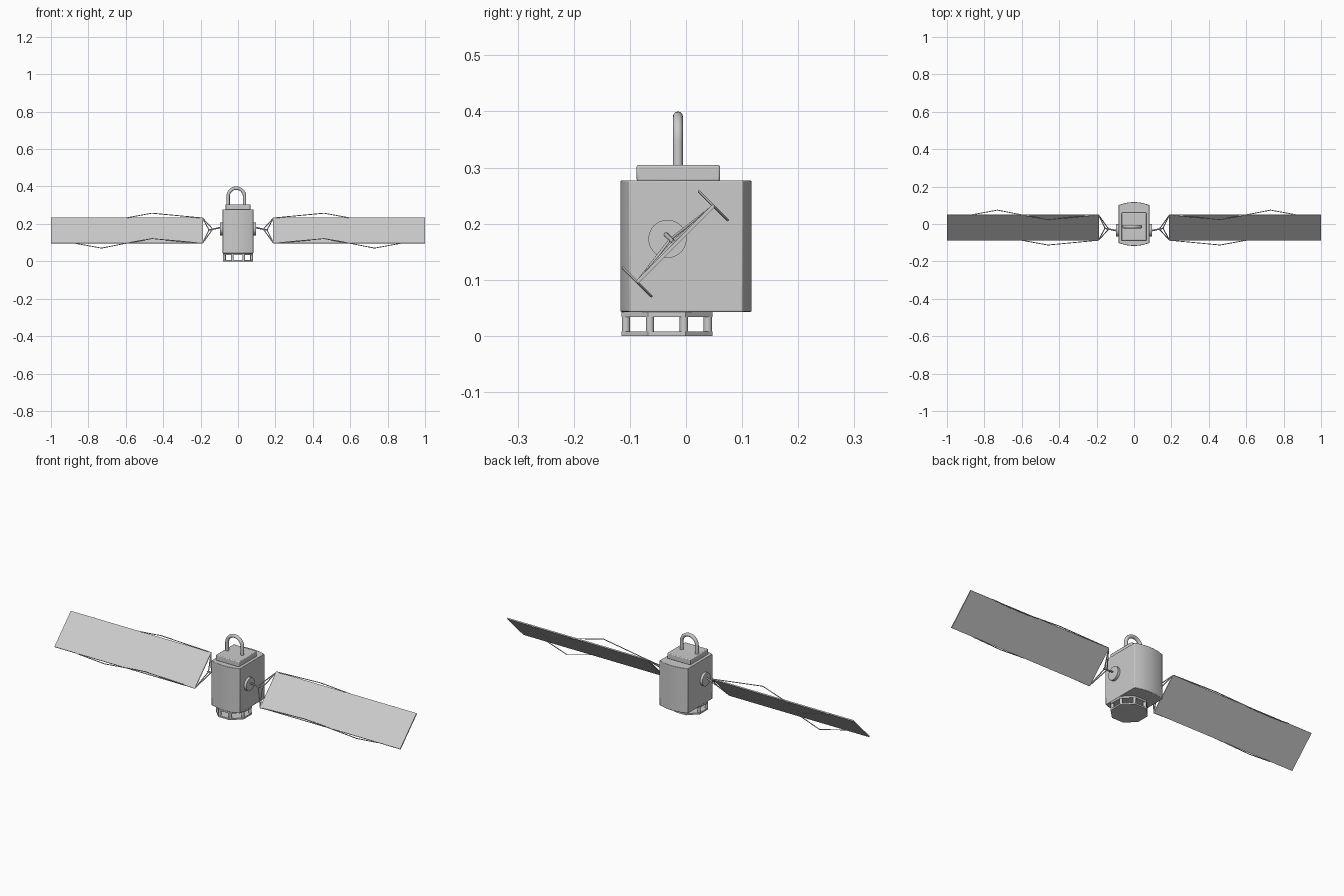
import bpy, bmesh, math
from mathutils import Vector, Matrix

if "Cube" in bpy.data.objects:
    bpy.data.objects.remove(bpy.data.objects["Cube"])

GREY = (0.6, 0.6, 0.6, 1)
grey = bpy.data.materials.new("light grey")
grey.use_nodes = True
grey.diffuse_color = GREY
grey.node_tree.nodes["Principled BSDF"].inputs["Base Color"].default_value = GREY


def finish(obj, bevel=0, smooth=None):
    """Give the part its material, soft edges and shading."""
    obj.data.materials.append(grey)
    bpy.ops.object.select_all(action='DESELECT')
    obj.select_set(True)
    bpy.context.view_layer.objects.active = obj
    if obj.type == 'CURVE':
        bpy.ops.object.convert(target='MESH')
        obj = bpy.context.object
    if bevel:
        mod = obj.modifiers.new("soft_edges", 'BEVEL')
        mod.width, mod.segments, mod.limit_method = bevel, 2, 'ANGLE'
        mod.angle_limit = math.radians(50)
    if smooth:
        bpy.ops.object.shade_smooth_by_angle(angle=math.radians(smooth))
    return obj


def from_bmesh(name, bm, **style):
    bmesh.ops.recalc_face_normals(bm, faces=bm.faces)
    mesh = bpy.data.meshes.new(name)
    bm.to_mesh(mesh)
    bm.free()
    obj = bpy.data.objects.new(name, mesh)
    bpy.context.collection.objects.link(obj)
    return finish(obj, **style)


def prism(name, outline, z0, z1, **style):
    """Extrude a flat outline upwards."""
    bm = bmesh.new()
    base = bm.faces.new([bm.verts.new((x, y, z0)) for x, y in outline])
    top = bmesh.ops.extrude_face_region(bm, geom=[base])["geom"]
    verts = [v for v in top if isinstance(v, bmesh.types.BMVert)]
    bmesh.ops.translate(bm, verts=verts, vec=(0, 0, z1 - z0))
    return from_bmesh(name, bm, **style)


def cylinder(name, centre, radius, depth, sides, axis='Z', turn=0, **style):
    bm = bmesh.new()
    matrix = Matrix.Translation(centre)
    if axis == 'X':
        matrix = matrix @ Matrix.Rotation(math.pi / 2, 4, 'Y')
    matrix = matrix @ Matrix.Rotation(turn, 4, 'Z')
    bmesh.ops.create_cone(bm, cap_ends=True, segments=sides, radius1=radius,
                          radius2=radius, depth=depth, matrix=matrix)
    return from_bmesh(name, bm, **style)


def tube(name, points, radius, sides=2):
    curve = bpy.data.curves.new(name, 'CURVE')
    curve.dimensions = '3D'
    curve.bevel_depth, curve.bevel_resolution = radius, sides
    curve.use_fill_caps = True
    spline = curve.splines.new('POLY')
    spline.points.add(len(points) - 1)
    for point, co in zip(spline.points, points):
        point.co = (*co, 1)
    obj = bpy.data.objects.new(name, curve)
    bpy.context.collection.objects.link(obj)
    return finish(obj, smooth=50)


# Main body: flat sides with bowed front and back
HALF_X, SIDE_Y, BOW, STEPS = 0.082, 0.101, 0.016, 10
front = []
for i in range(STEPS + 1):
    t = -1 + 2 * i / STEPS
    front.append((HALF_X * t, -SIDE_Y - BOW * (1 - t * t)))
back = [(-x, -y) for x, y in front]
prism("body", front + back, 0.043, 0.277, bevel=0.002, smooth=30)

# Raised lid
lid = [(-0.067, -0.088), (0.067, -0.088), (0.067, 0.061), (-0.067, 0.061)]
prism("lid", lid, 0.275, 0.305, bevel=0.004, smooth=30)

# Carrying loop on the lid
ARCH_X, ARCH_Y, ARCH_Z, ARCH_R = -0.009, -0.0145, 0.347, 0.044
loop = [(ARCH_X + ARCH_R, ARCH_Y, 0.3)]
for i in range(17):
    a = math.pi * i / 16
    loop.append((ARCH_X + ARCH_R * math.cos(a), ARCH_Y, ARCH_Z + ARCH_R * math.sin(a)))
loop.append((ARCH_X - ARCH_R, ARCH_Y, 0.3))
tube("top_loop", loop, 0.009, 4)

# Eight-sided base: two plates joined by posts
BASE_Y, EIGHTH = -0.034, math.pi / 4
for name, z, depth in (("base_plate", 0.004, 0.008), ("upper_plate", 0.0385, 0.009)):
    cylinder(name, (0, BASE_Y, z), 0.0875, depth, 8, turn=EIGHTH / 2)
for i in range(8):
    a = EIGHTH * (i + 0.5)
    cylinder(f"base_post_{i + 1}",
             (0.079 * math.cos(a), BASE_Y + 0.079 * math.sin(a), 0.021),
             0.0075, 0.03, 12, smooth=40)

# Wing frame: a runs across the tilted panel, b along its normal
MID = Vector((0, -0.019, 0.164))
ACROSS = Vector((0, 1, 1)).normalized()
NORMAL = Vector((0, -1, 1)).normalized()


def wing(side, x, a, b):
    return MID + Vector((side * x, 0, 0)) + ACROSS * a + NORMAL * b


WIDTH, INNER, OUTER, THICK = 0.096, 0.19, 1.0, 0.003
for side, label in ((1, "left"), (-1, "right")):
    # Solar panel
    bm = bmesh.new()
    rings = []
    for b in (-THICK, THICK):
        rings.append([bm.verts.new(wing(side, x, a, b)) for x, a in (
            (INNER, -WIDTH), (OUTER, -WIDTH), (OUTER, WIDTH), (INNER, WIDTH))])
    for ring in rings:
        bm.faces.new(ring)
    for i in range(4):
        j = (i + 1) % 4
        bm.faces.new((rings[0][i], rings[0][j], rings[1][j], rings[1][i]))
    from_bmesh(f"{label}_panel", bm)

    # Round mount and boom
    cylinder(f"{label}_mount", (side * 0.087, -0.033, 0.173), 0.034, 0.016, 32,
             axis='X', smooth=40)
    tube(f"{label}_boom", [wing(side, 0.085, 0, 0.026), wing(side, 0.16, 0, 0.004)], 0.004)
    tube(f"{label}_yoke_bar", [wing(side, INNER, -WIDTH, 0), wing(side, INNER, WIDTH, 0)], 0.003)

    # Yoke struts and bent stay wires along both panel edges
    for edge, place in ((1, "upper"), (-1, "lower")):
        a = edge * WIDTH
        tube(f"{label}_{place}_strut", [wing(side, 0.155, 0, 0.005), wing(side, INNER, a, 0)], 0.0025)
        tube(f"{label}_{place}_brace", [wing(side, 0.135, 0, 0.012), wing(side, INNER, a, 0)], 0.0025)
        bends = ((INNER, 0), (0.46, 0.036), (0.6, 0), (0.73, -0.036), (0.87, 0))
        tube(f"{label}_{place}_stay", [wing(side, x, a, b) for x, b in bends], 0.0022)
